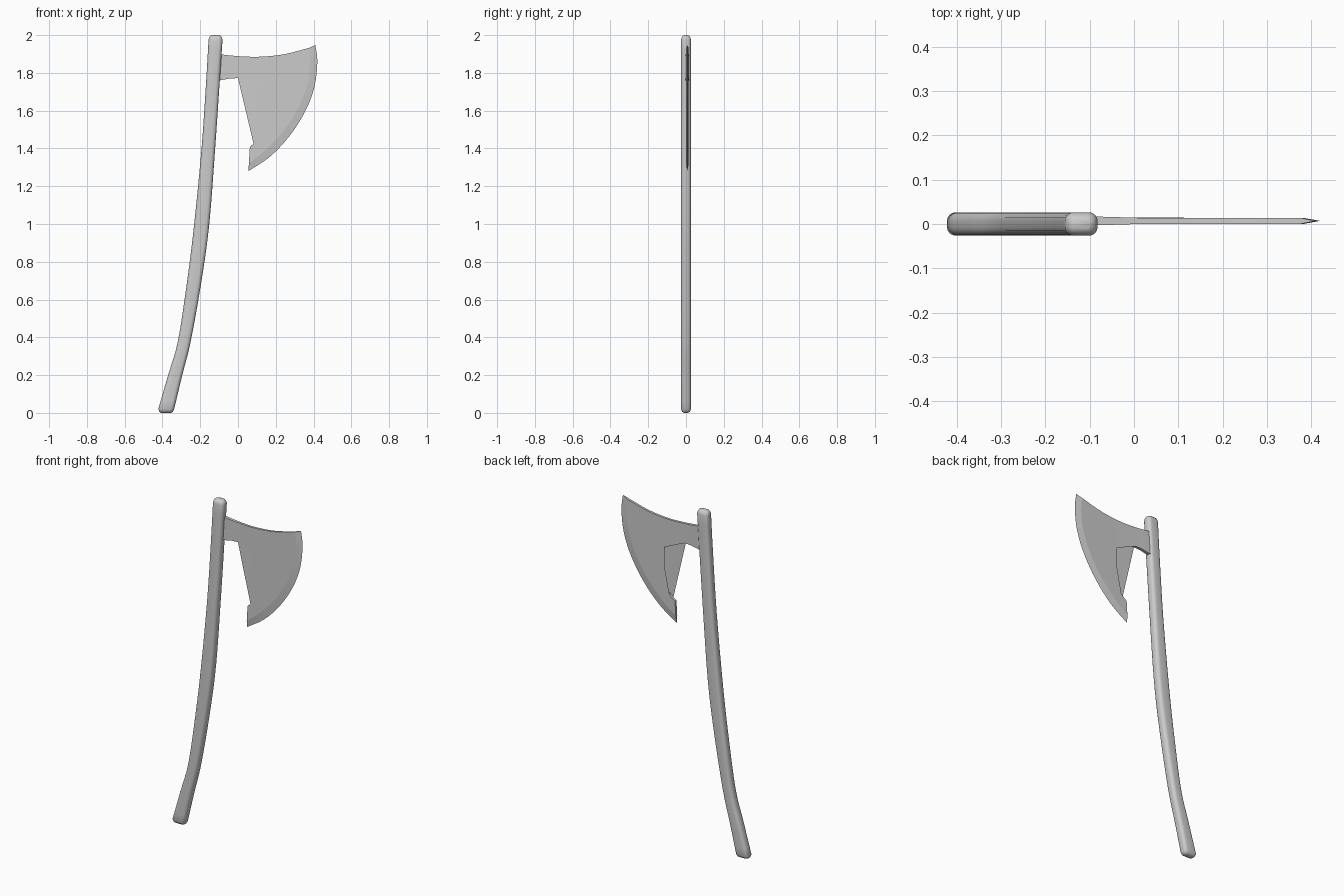
import bpy, bmesh, math
from mathutils import Vector

if "Cube" in bpy.data.objects:
    bpy.data.objects.remove(bpy.data.objects["Cube"])


def smooth(pts, n=4):
    """Catmull-Rom interpolation through a few control points."""
    p = [Vector(q) for q in pts]
    p = [2 * p[0] - p[1]] + p + [2 * p[-1] - p[-2]]
    out = []
    for i in range(1, len(p) - 2):
        a, b, c, d = p[i - 1:i + 3]
        for k in range(n):
            t = k / n
            out.append(0.5 * (2 * b + (c - a) * t + (2 * a - 5 * b + 4 * c - d) * t * t
                              + (3 * b - a - 3 * c + d) * t ** 3))
    return out + [p[-2]]


def finish(bm, name, angle):
    bmesh.ops.recalc_face_normals(bm, faces=bm.faces)
    me = bpy.data.meshes.new(name)
    bm.to_mesh(me)
    bm.free()
    ob = bpy.data.objects.new(name, me)
    bpy.context.collection.objects.link(ob)
    bpy.ops.object.select_all(action='DESELECT')
    ob.select_set(True)
    bpy.context.view_layer.objects.active = ob
    bpy.ops.object.shade_smooth_by_angle(angle=math.radians(angle))
    return ob


# Handle: rounded-rectangle sections lofted along a curved path (z, left x, right x)
def section(z, xl, xr, shrink=0.0):
    cx, hx, hy, r = (xl + xr) / 2, (xr - xl) / 2 - shrink, 0.0265 - shrink, 0.02 - shrink * 0.6
    ring = []
    for q, (sx, sy) in enumerate([(1, 1), (-1, 1), (-1, -1), (1, -1)]):
        for k in range(5):
            a = math.radians(90 * q + 22.5 * k)
            ring.append((cx + sx * (hx - r) + r * math.cos(a), sy * (hy - r) + r * math.sin(a), z))
    return ring


path = smooth([(0.02, -0.422, -0.338), (0.20, -0.37, -0.295), (0.38, -0.318, -0.25),
               (0.70, -0.269, -0.193), (1.0, -0.232, -0.152), (1.4, -0.193, -0.121),
               (1.75, -0.169, -0.097), (1.975, -0.156, -0.082)], 4)
lo, hi = path[0], path[-1]
rings = [section(0.0, lo[1], lo[2], 0.016), section(0.006, lo[1], lo[2], 0.006)]
rings += [section(*p) for p in path]
rings += [section(1.987, hi[1], hi[2], 0.003), section(1.996, hi[1], hi[2], 0.009),
          section(2.0, hi[1], hi[2], 0.017)]
bm = bmesh.new()
loops = [[bm.verts.new(v) for v in r] for r in rings]
for a, b in zip(loops, loops[1:]):
    for i in range(len(a)):
        j = (i + 1) % len(a)
        bm.faces.new((a[i], a[j], b[j], b[i]))
bm.faces.new(loops[0])
bm.faces.new(loops[-1])
finish(bm, "handle", 40)

# Blade outline curves in x, z
top = smooth([(0.01, 1.888), (0.087, 1.885), (0.17, 1.889), (0.26, 1.902), (0.375, 1.932)])
shoulder = smooth([(0.375, 1.932), (0.381, 1.85), (0.366, 1.735), (0.32, 1.617),
                   (0.242, 1.495), (0.143, 1.39), (0.0575, 1.32)])
edge = smooth([(0.41, 1.947), (0.42, 1.856), (0.404, 1.724), (0.356, 1.597),
               (0.272, 1.465), (0.166, 1.354), (0.055, 1.28)])
hook = smooth([(0.063, 1.41), (0.113, 1.45), (0.156, 1.518), (0.171, 1.597), (0.156, 1.67),
               (0.124, 1.724), (0.082, 1.756), (0.03, 1.77), (0.0, 1.772)])
neck_top = [(-0.11, 1.901), (-0.092, 1.898), (-0.04, 1.892)]
neck_low = [(-0.04, 1.771), (-0.098, 1.76), (-0.11, 1.758)]

MID = 0.007
bm = bmesh.new()


def add_side(s):
    def mk(pts):
        return [bm.verts.new((x, MID + s * (0.007 + 0.003 * min(1, max(0, 0.01 - x) / 0.1)), z))
                for x, z in pts]
    t, sh, h, nt, nl = mk(top), mk(shoulder[1:]), mk(hook), mk(neck_top), mk(neck_low)
    bm.faces.new(t + sh + h)
    # neck strips widen towards the handle
    up, low = nt + [t[0]], nl[::-1] + [h[-1]]
    for i in range(3):
        bm.faces.new((up[i], up[i + 1], low[i + 1], low[i]))
    return nt + t + sh + h + nl, [t[-1]] + sh


front, front_sh = add_side(-1)
back, back_sh = add_side(1)
tip = [bm.verts.new((x, MID, z)) for x, z in edge]
# Ground cutting edge on both sides
for sh in (front_sh, back_sh):
    for i in range(len(tip) - 1):
        bm.faces.new((sh[i], sh[i + 1], tip[i + 1], tip[i]))
# Rim walls, leaving the cutting edge open for the bevel and its two end caps
sharp = set(front_sh)
for i in range(len(front)):
    j = (i + 1) % len(front)
    if not (front[i] in sharp and front[j] in sharp):
        bm.faces.new((front[i], front[j], back[j], back[i]))
for k in (0, -1):
    bm.faces.new((front_sh[k], back_sh[k], tip[k]))
bmesh.ops.triangulate(bm, faces=[f for f in bm.faces if len(f.verts) > 4])
finish(bm, "axe_blade", 8)
